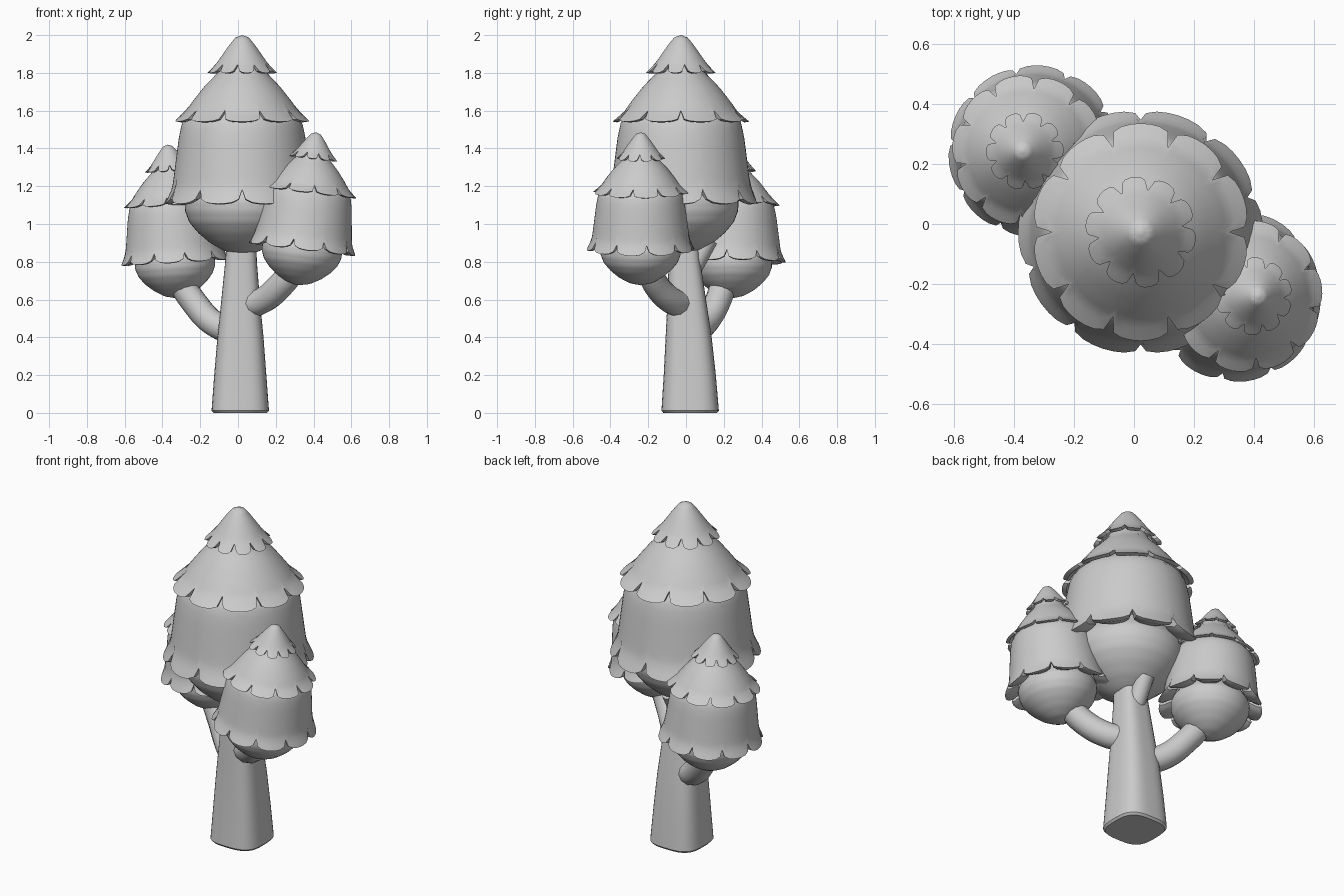
import bpy, bmesh, math
from mathutils import Vector

cube = bpy.data.objects.get("Cube")
if cube:
    bpy.data.objects.remove(cube, do_unlink=True)

GREY = (0.6, 0.6, 0.6, 1)
mat = bpy.data.materials.new("soft grey")
mat.use_nodes = True
mat.diffuse_color = GREY
mat.node_tree.nodes["Principled BSDF"].inputs["Base Color"].default_value = GREY


def finish(name, rings, angle=35, cap=False):
    """Skin closed rings of points into a smooth object."""
    bm = bmesh.new()
    loops = [[bm.verts.new(p) for p in ring] for ring in rings]
    for a, b in zip(loops, loops[1:]):
        for i in range(len(a)):
            j = (i + 1) % len(a)
            bm.faces.new((a[i], a[j], b[j], b[i]))
    if cap:
        bm.faces.new(loops[0])
        bm.faces.new(loops[-1])
    bmesh.ops.remove_doubles(bm, verts=bm.verts, dist=0.0005)
    bmesh.ops.recalc_face_normals(bm, faces=bm.faces)
    mesh = bpy.data.meshes.new(name)
    bm.to_mesh(mesh)
    bm.free()
    mesh.materials.append(mat)
    ob = bpy.data.objects.new(name, mesh)
    bpy.context.collection.objects.link(ob)
    bpy.ops.object.select_all(action="DESELECT")
    ob.select_set(True)
    bpy.context.view_layer.objects.active = ob
    bpy.ops.object.shade_smooth_by_angle(angle=math.radians(angle))
    return ob


def along(profile, t):
    """Point on a radius/height profile at fraction t."""
    f = t * (len(profile) - 1)
    i = min(int(f), len(profile) - 2)
    return Vector(profile[i]).lerp(Vector(profile[i + 1]), f - i)


def skirt(name, profile, inner, petals, phase, notch, half_width, steps=14):
    """Leaf tier whose lower rim is split into petals by V notches."""
    pitch = 2 * math.pi / petals
    columns = []
    for k in range(petals):
        start = k * pitch + math.radians(phase)
        columns.append((start, 1 - notch))
        for s in range(7):
            u = s / 6
            bulge = 0.95 + 0.05 * math.sin(math.pi * u) ** 0.5
            columns.append((start + half_width + u * (pitch - 2 * half_width), bulge))
    rings = []
    for s in range(steps + 3):
        ring = []
        for a, limit in columns:
            r, z = along(profile, min(s / steps, 1) * limit)
            if s == steps + 1:
                r, z = r - 0.025, z - 0.004
            if s == steps + 2:
                r, z = min(inner, r - 0.03), z + 0.03
            ring.append((r * math.cos(a), r * math.sin(a), z))
        rings.append(ring)
    return finish(name, rings)


def bowl(name, profile, sides=48):
    turns = [2 * math.pi * i / sides for i in range(sides)]
    rings = []
    for s in range(25):
        r, z = along(profile, s / 24)
        rings.append([(r * math.cos(a), r * math.sin(a), z) for a in turns])
    return finish(name, rings, 60)


# Crown profiles measured down from the tip
TOP = [(0, 0), (0.035, -0.012), (0.07, -0.055), (0.105, -0.105), (0.14, -0.155), (0.185, -0.2)]
MIDDLE = [(0.09, -0.13), (0.13, -0.2), (0.2, -0.272), (0.26, -0.348), (0.3, -0.405), (0.362, -0.458)]
LOWER = [(0.24, -0.38), (0.315, -0.45), (0.335, -0.54), (0.348, -0.64),
         (0.358, -0.72), (0.37, -0.81), (0.408, -0.893)]
BOWL = [(0.25, -0.78), (0.305, -0.87), (0.303, -0.93), (0.28, -0.99), (0.235, -1.045),
        (0.17, -1.1), (0.09, -1.145), (0, -1.165)]


def crown(name, tip, tilt, spin, scale):
    parts = [
        skirt(name + "_top_leaves", TOP, 0.13, 10, 8, 0.2, 0.09),
        skirt(name + "_middle_leaves", MIDDLE, 0.3, 10, 0, 0.22, 0.05),
        skirt(name + "_lower_leaves", LOWER, 0.3, 10, 18, 0.15, 0.045),
        bowl(name + "_underside", BOWL),
    ]
    for ob in parts:
        ob.location = tip
        ob.rotation_euler = (0, math.radians(tilt), 0)
        ob.rotation_euler.rotate_axis("Z", math.radians(spin))
        ob.scale = (scale, scale, scale)


crown("main_crown", (0.022, -0.027, 2.0), 0, 0, 1)
crown("right_crown", (-0.372, 0.243, 1.42), -3.5, 12, 0.7)
crown("left_crown", (0.415, -0.24, 1.485), 7, 25, 0.7)


# Trunk: rounded square sections
def section(x, y, z, half, sides=40):
    pts = []
    for i in range(sides):
        a = 2 * math.pi * i / sides
        c, s = math.cos(a), math.sin(a)
        k = half / (abs(c) ** 3.2 + abs(s) ** 3.2) ** (1 / 3.2)
        pts.append((x + k * c, y + k * s, z))
    return pts


finish("trunk", [section(*p) for p in (
    (0.012, 0.022, 0, 0.142), (0.012, 0.022, 0.012, 0.152), (0.012, 0.02, 0.2, 0.138),
    (0.013, 0.014, 0.4, 0.122), (0.014, 0.004, 0.6, 0.102), (0.016, -0.008, 0.8, 0.084),
    (0.02, -0.015, 0.95, 0.075))], 40, True)


# Branches: bent round limbs
def limb(name, points, radius):
    curve = bpy.data.curves.new(name, "CURVE")
    curve.dimensions = "3D"
    curve.bevel_depth = radius
    curve.bevel_resolution = 4
    curve.use_fill_caps = True
    curve.resolution_u = 8
    spline = curve.splines.new("BEZIER")
    spline.bezier_points.add(len(points) - 1)
    for bp, p in zip(spline.bezier_points, points):
        bp.co = p
        bp.handle_left_type = bp.handle_right_type = "AUTO"
    curve.materials.append(mat)
    ob = bpy.data.objects.new(name, curve)
    bpy.context.collection.objects.link(ob)


limb("right_branch", [(0, 0.02, 0.42), (-0.13, 0.1, 0.475), (-0.24, 0.17, 0.595), (-0.31, 0.2, 0.7)], 0.07)
limb("left_branch", [(0.05, -0.02, 0.575), (0.12, -0.07, 0.59), (0.23, -0.16, 0.68), (0.3, -0.2, 0.77)], 0.07)
limb("back_branch", [(0.02, 0.01, 0.72), (0.02, 0.06, 0.81), (0.02, 0.12, 0.92)], 0.05)
